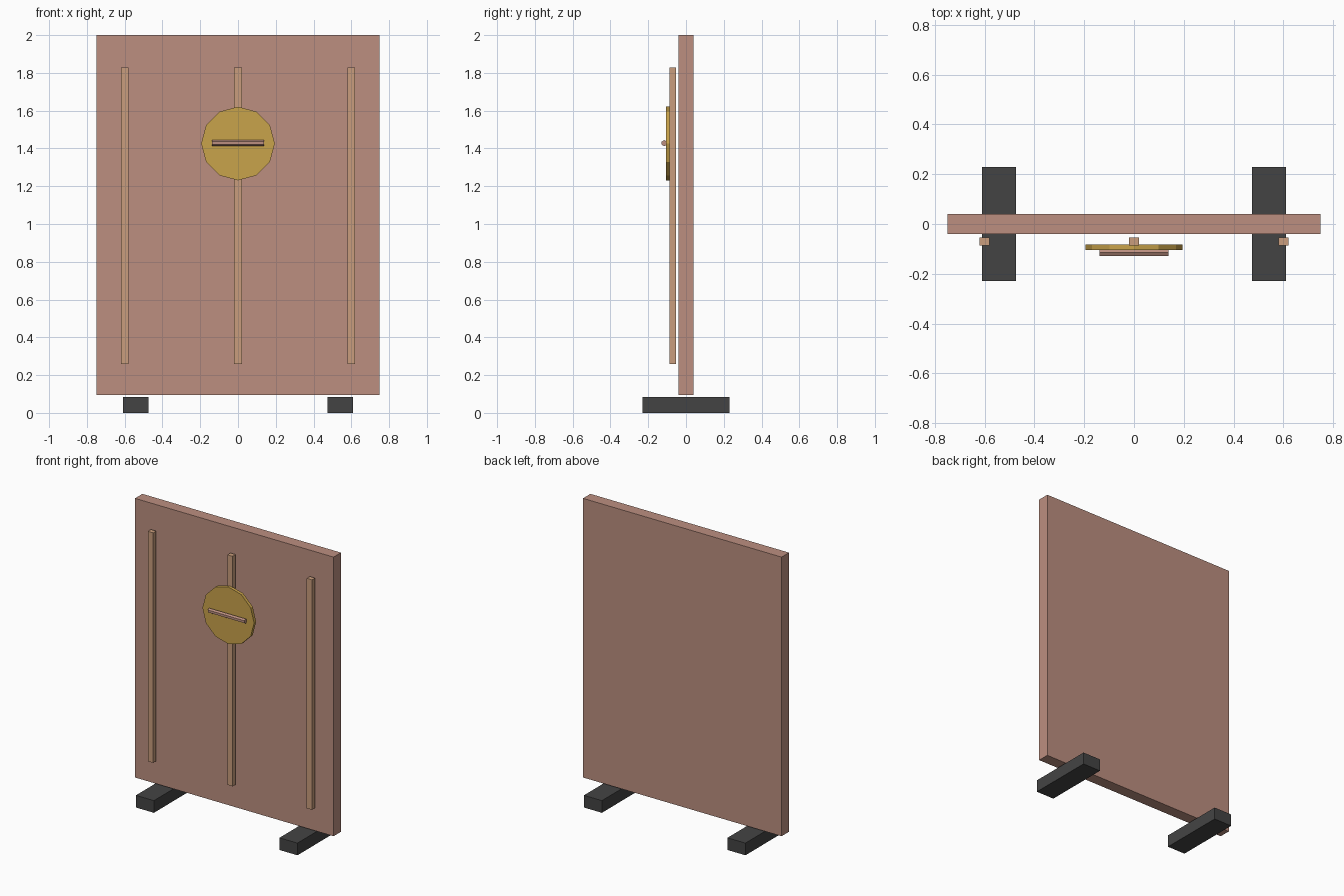
import bpy, math

if "Cube" in bpy.data.objects:
    bpy.data.objects.remove(bpy.data.objects["Cube"])


def material(name, rgb):
    # 8-bit sRGB to linear
    lin = [((c / 255 + 0.055) / 1.055) ** 2.4 for c in rgb]
    m = bpy.data.materials.new(name)
    m.diffuse_color = (*lin, 1)
    m.use_nodes = True
    m.node_tree.nodes["Principled BSDF"].inputs["Base Color"].default_value = m.diffuse_color
    return m


PINK = material("dusty pink", (188, 143, 128))
TAN = material("tan wood", (202, 158, 125))
GOLD = material("gold", (201, 163, 75))
DARK = material("charcoal", (68, 68, 68))


def finish(name, mat):
    ob = bpy.context.object
    ob.name = name
    ob.data.materials.append(mat)
    return ob


def box(name, x, y, z, mat):
    """Box from (min, max) ranges."""
    bpy.ops.mesh.primitive_cube_add(size=1, location=[sum(r) / 2 for r in (x, y, z)])
    ob = finish(name, mat)
    ob.scale = [r[1] - r[0] for r in (x, y, z)]
    bpy.ops.object.transform_apply(location=False, rotation=False, scale=True)


def cylinder(name, sides, radius, depth, location, rotation, mat):
    bpy.ops.mesh.primitive_cylinder_add(vertices=sides, radius=radius, depth=depth,
                                        location=location, rotation=rotation)
    finish(name, mat)


# Standing panel
box("panel", (-0.75, 0.75), (-0.04, 0.04), (0.095, 2.0), PINK)

# Feet running front to back
for side, x in (("left", -0.542), ("right", 0.542)):
    box(side + "_foot", (x - 0.068, x + 0.068), (-0.23, 0.23), (0, 0.083), DARK)

# Upright rails in front of the panel
for side, x in (("left", -0.6), ("middle", 0), ("right", 0.6)):
    box(side + "_rail", (x - 0.02, x + 0.02), (-0.087, -0.054), (0.258, 1.828), TAN)

# Twelve-sided disc with a crossbar handle
cylinder("disc", 12, 0.195, 0.022, (0, -0.094, 1.426), (math.pi / 2, 0, 0), GOLD)
cylinder("handle", 6, 0.016, 0.276, (0, -0.115, 1.428), (math.pi / 2, 0, math.pi / 2), PINK)
